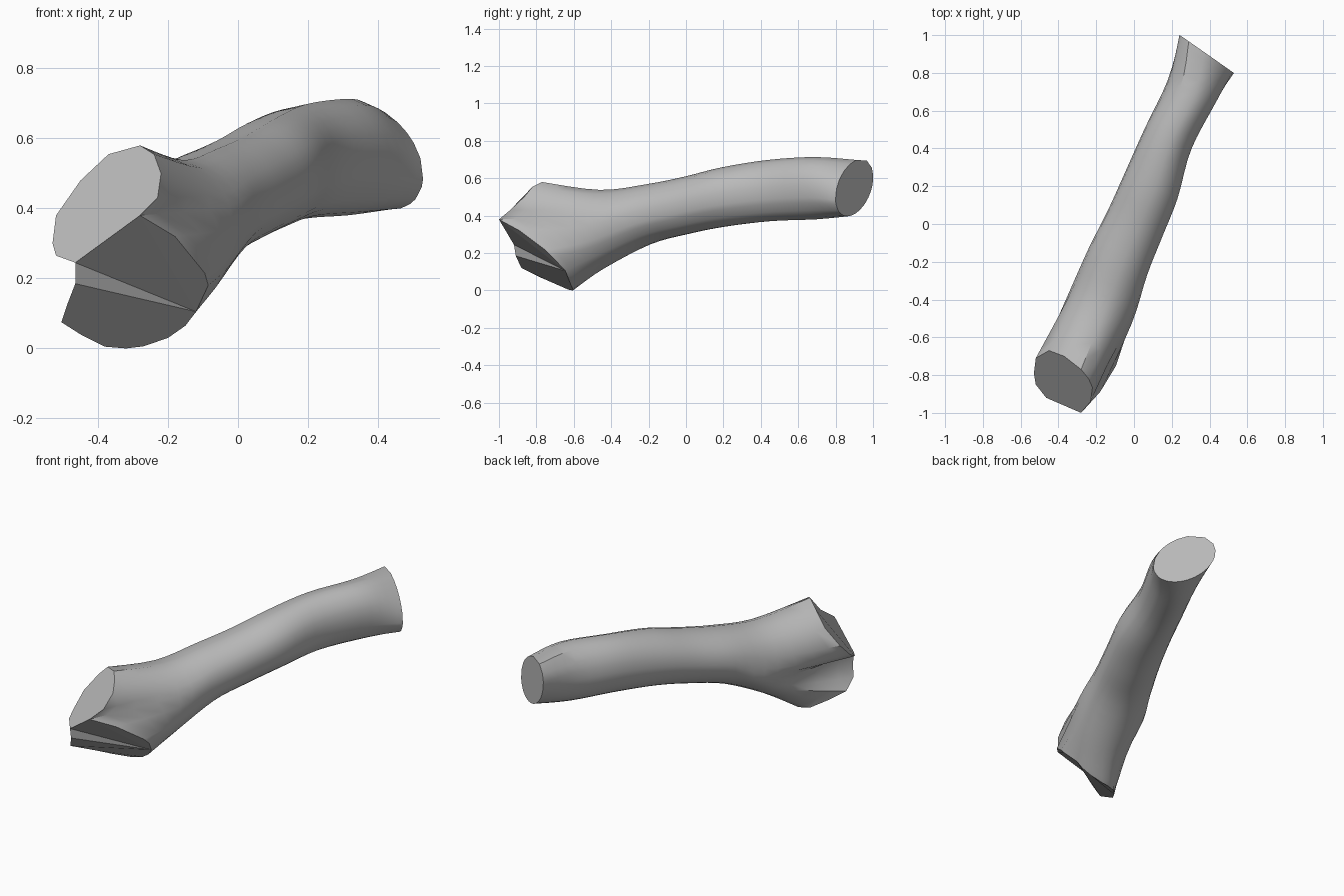
import bpy, math
from mathutils import Vector

if "Cube" in bpy.data.objects:
    bpy.data.objects.remove(bpy.data.objects["Cube"])

grey = bpy.data.materials.new("plain_grey")
grey.diffuse_color = (0.5, 0.5, 0.5, 1)
grey.use_nodes = True
grey.node_tree.nodes["Principled BSDF"].inputs["Base Color"].default_value = grey.diffuse_color

# Irregular front rim: angle around the shaft, then x, y, z
rim = [
    (82, -.28, -.77, .58), (62, -.24, -.82, .555), (46, -.22, -.865, .50),
    (33, -.23, -.94, .43), (22, -.28, -1.0, .38), (5, -.18, -.89, .32),
    (-18, -.095, -.75, .215), (-28, -.085, -.715, .18), (-46, -.12, -.645, .105),
    (-56, -.15, -.63, .065), (-70, -.20, -.615, .03), (-85, -.27, -.605, .006),
    (-97, -.32, -.605, 0), (-109, -.38, -.63, .005), (-123, -.45, -.71, .04),
    (-137, -.505, -.79, .075), (-145, -.49, -.88, .12), (-153, -.465, -.91, .185),
    (-162, -.465, -.92, .245), (-171, -.52, -.85, .265), (-180, -.53, -.79, .30),
    (-197, -.52, -.71, .38), (-216, -.45, -.67, .48), (-243, -.37, -.70, .555)]

# Shaft sections: centre x, y, half width, top z, bottom z
sections = [(-.18, -.45, .185, .54, .115), (-.085, -.2, .17, .57, .245),
            (.005, 0, .16, .61, .30), (.09, .2, .155, .66, .34),
            (.18, .45, .135, .70, .37), (.305, .7, .14, .715, .38)]


def ellipse(c, u, v):
    return [c + u * math.cos(math.radians(p[0])) + v * math.sin(math.radians(p[0]))
            for p in rim]


rings = [[Vector(p[1:]) for p in rim]]
for x, y, w, top, bot in sections:
    rings.append(ellipse(Vector((x, y, (top + bot) / 2)), Vector((.91, -.42, 0)) * w,
                         Vector((0, 0, (top - bot) / 2))))
rings.append(ellipse(Vector((.385, .9, .55)), Vector((.14, -.098, -.02)),
                     Vector((-.035, .025, .152))))


def spline(a, b, c, d, t):
    return 0.5 * (2 * b + (c - a) * t + (2 * a - 5 * b + 4 * c - d) * t * t
                  + (3 * b - a - 3 * c + d) * t ** 3)


# Smoothly blended shaft between the sections
n, steps = len(rim), 4
verts = []
for i in range(len(rings) - 1):
    near = [rings[max(i - 1, 0)], rings[i], rings[i + 1], rings[min(i + 2, len(rings) - 1)]]
    for s in range(steps):
        verts += [spline(*(r[k] for r in near), s / steps) for k in range(n)]
verts += rings[-1]
rows = len(verts) // n
faces = []
for r in range(rows - 1):
    for k in range(n):
        m = (k + 1) % n
        faces.append((r * n + k, r * n + m, (r + 1) * n + m, (r + 1) * n + k))

# Flat end cuts: back cap, upper facet, side facet, wedge, sliver, lower facet
flat = [tuple((rows - 1) * n + k for k in range(n)),
        tuple([4, 3, 2, 1, 0] + list(range(23, 17, -1))),
        (8, 7, 6, 5, 4), (18, 8, 4), (18, 17, 8), tuple(range(17, 7, -1))]
faces += flat

mesh = bpy.data.meshes.new("shaft")
mesh.from_pydata([tuple(v) for v in verts], [], faces)
mesh.materials.append(grey)
shaft = bpy.data.objects.new("shaft", mesh)
bpy.context.collection.objects.link(shaft)

# Consistent normals, smooth sides, crisp cuts
bpy.context.view_layer.objects.active = shaft
shaft.select_set(True)
bpy.ops.object.mode_set(mode='EDIT')
bpy.ops.mesh.select_all(action='SELECT')
bpy.ops.mesh.normals_make_consistent(inside=False)
bpy.ops.object.mode_set(mode='OBJECT')
bpy.ops.object.shade_smooth_by_angle(angle=math.radians(35))
for p in list(mesh.polygons)[-len(flat):]:
    p.use_smooth = False
